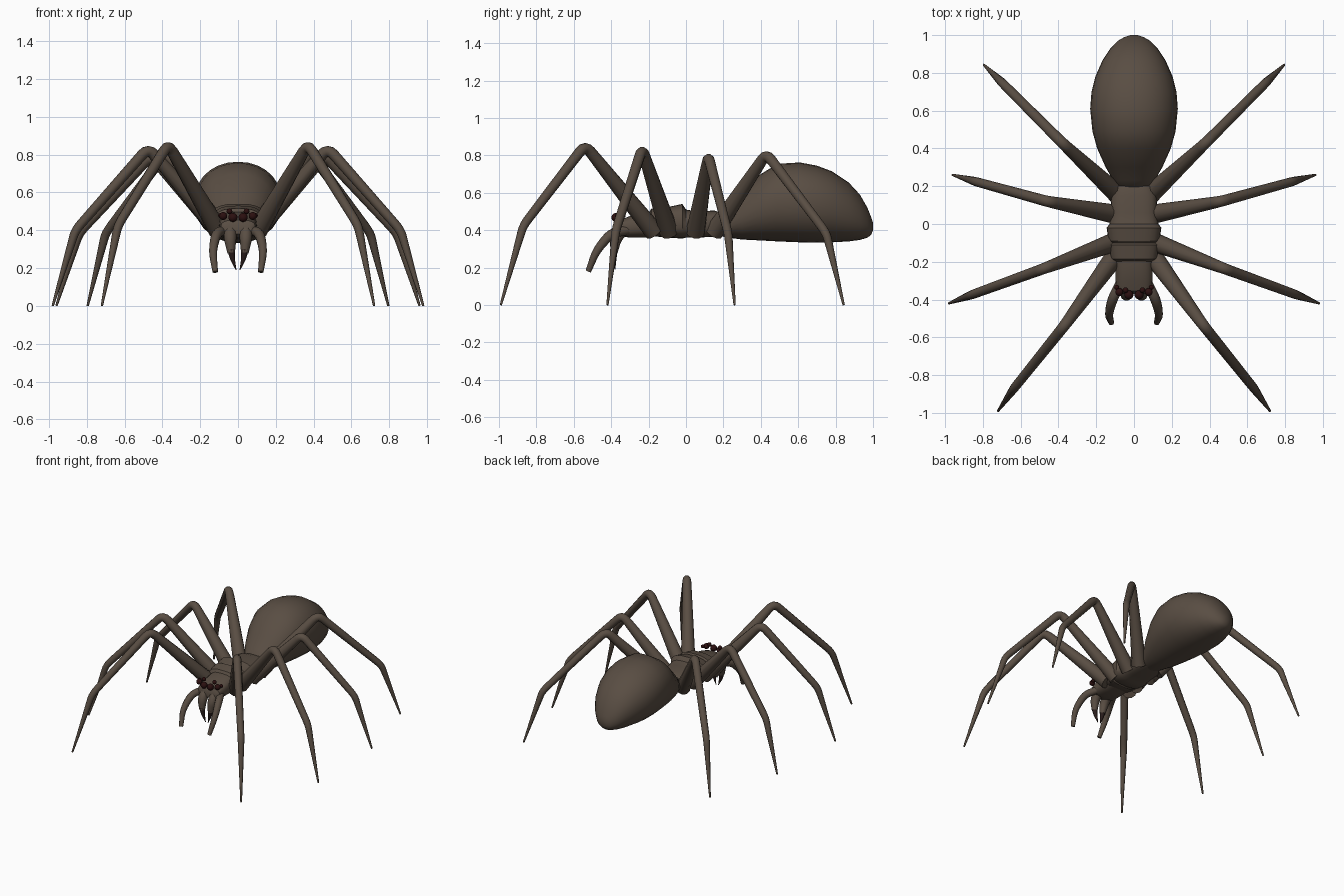
import bpy, bmesh, math
from mathutils import Vector

cube = bpy.data.objects.get("Cube")
if cube:
    bpy.data.objects.remove(cube)


def material(name, color, rough):
    m = bpy.data.materials.new(name)
    m.use_nodes = True
    m.diffuse_color = (*color, 1)
    node = m.node_tree.nodes["Principled BSDF"]
    node.inputs["Base Color"].default_value = (*color, 1)
    node.inputs["Roughness"].default_value = rough
    return m


BROWN = material("brown", (0.1, 0.075, 0.056), 0.8)
FANG = material("dark fang", (0.022, 0.012, 0.011), 0.6)
EYE = material("dark red eye", (0.025, 0.005, 0.005), 0.4)


def finish(ob, mat, angle=35):
    ob.data.materials.clear()
    ob.data.materials.append(mat)
    bpy.ops.object.select_all(action="DESELECT")
    ob.select_set(True)
    bpy.context.view_layer.objects.active = ob
    bpy.ops.object.shade_smooth_by_angle(angle=math.radians(angle))
    return ob


def loft(name, sections, power, sides=24, angle=35):
    """Skin rounded sections given as (y, half width, bottom, top)."""
    bm = bmesh.new()
    rings = []
    for y, w, low, high in sections:
        ring = []
        for i in range(sides):
            a = math.tau * i / sides
            c, s = math.cos(a), math.sin(a)
            x = w * math.copysign(abs(c) ** power, c)
            z = (low + high) / 2 + (high - low) / 2 * math.copysign(abs(s) ** power, s)
            ring.append(bm.verts.new((x, y, z)))
        rings.append(ring)
    for r, q in zip(rings, rings[1:]):
        for i in range(sides):
            j = (i + 1) % sides
            bm.faces.new((r[i], r[j], q[j], q[i]))
    bm.faces.new(rings[0])
    bm.faces.new(rings[-1])
    bmesh.ops.recalc_face_normals(bm, faces=bm.faces[:])
    me = bpy.data.meshes.new(name)
    bm.to_mesh(me)
    bm.free()
    ob = bpy.data.objects.new(name, me)
    bpy.context.collection.objects.link(ob)
    return finish(ob, BROWN, angle)


def tube(name, points, mat, bend=0.12):
    """Tapered tube through (x, y, z, radius) points with rounded bends."""
    pts = [Vector(p) for p in points]
    path = [pts[0]]
    for a, b, c in zip(pts, pts[1:], pts[2:]):
        p, q = b.lerp(a, bend), b.lerp(c, bend)
        path += [p.lerp(b, t).lerp(b.lerp(q, t), t) for t in (0, 0.25, 0.5, 0.75, 1)]
    path.append(pts[-1])
    cu = bpy.data.curves.new(name, "CURVE")
    cu.dimensions = "3D"
    cu.bevel_depth = 1
    cu.bevel_resolution = 3
    cu.use_fill_caps = True
    sp = cu.splines.new("POLY")
    sp.points.add(len(path) - 1)
    for point, p in zip(sp.points, path):
        point.co = (p[0], p[1], p[2], 1)
        point.radius = p[3]
    ob = bpy.data.objects.new(name, cu)
    bpy.context.collection.objects.link(ob)
    bpy.ops.object.select_all(action="DESELECT")
    ob.select_set(True)
    bpy.context.view_layer.objects.active = ob
    bpy.ops.object.convert(target="MESH")
    return finish(bpy.context.object, mat, 50)


def mirrored(points, side):
    return [(side * x, y, z, r) for x, y, z, r in points]


# Egg-shaped abdomen
loft("abdomen", [
    (0.17, 0.08, 0.37, 0.47), (0.23, 0.11, 0.36, 0.52), (0.3, 0.15, 0.35, 0.6),
    (0.4, 0.195, 0.345, 0.7), (0.49, 0.22, 0.34, 0.755), (0.61, 0.232, 0.335, 0.762),
    (0.7, 0.225, 0.333, 0.745), (0.78, 0.205, 0.335, 0.715), (0.87, 0.165, 0.34, 0.655),
    (0.93, 0.125, 0.348, 0.59), (0.97, 0.085, 0.36, 0.52), (0.99, 0.05, 0.375, 0.47),
    (1.0, 0.02, 0.4, 0.44)], 0.95, 28, 60)

# Thorax with stepped plates, and the sloping head
loft("thorax", [
    (-0.2, 0.1, 0.38, 0.49), (-0.185, 0.122, 0.37, 0.515), (-0.11, 0.135, 0.36, 0.53),
    (-0.1, 0.125, 0.365, 0.515), (-0.09, 0.135, 0.36, 0.525), (-0.02, 0.145, 0.355, 0.54),
    (0.0, 0.13, 0.36, 0.51), (0.06, 0.122, 0.36, 0.5), (0.15, 0.12, 0.365, 0.505),
    (0.2, 0.1, 0.37, 0.49)], 0.7, 24, 28)
loft("head", [
    (-0.37, 0.075, 0.38, 0.43), (-0.355, 0.092, 0.37, 0.455), (-0.3, 0.098, 0.36, 0.475),
    (-0.22, 0.1, 0.36, 0.495), (-0.15, 0.1, 0.37, 0.5)], 0.7)

# Legs: hip, knee, ankle and foot
LEGS = {
    "front": ((0.10, -0.17, 0.39), (0.37, -0.54, 0.855), (0.635, -0.87, 0.425), (0.72, -0.99, 0)),
    "second": ((0.09, -0.09, 0.39), (0.475, -0.235, 0.835), (0.86, -0.375, 0.4), (0.98, -0.42, 0)),
    "third": ((0.09, 0.05, 0.39), (0.46, 0.12, 0.795), (0.84, 0.225, 0.385), (0.96, 0.26, 0)),
    "back": ((0.08, 0.15, 0.39), (0.38, 0.43, 0.81), (0.70, 0.75, 0.385), (0.795, 0.843, 0)),
}
RADII = (0.052, 0.029, 0.024, 0.006)

# Feelers, jaws and fangs
FEELER = [(0.07, -0.31, 0.4, 0.026), (0.115, -0.4, 0.385, 0.027),
          (0.135, -0.48, 0.29, 0.022), (0.12, -0.522, 0.18, 0.015)]
JAW = [(0.04, -0.32, 0.42, 0.034), (0.042, -0.375, 0.36, 0.034), (0.036, -0.385, 0.28, 0.02)]
TIP = [(0.037, -0.385, 0.3, 0.021), (0.03, -0.385, 0.25, 0.014), (0.01, -0.38, 0.19, 0.002)]

EYES = [(0.027, -0.375, 0.468, 0.024), (0.078, -0.36, 0.475, 0.021),
        (0.045, -0.35, 0.5, 0.015), (0.092, -0.335, 0.478, 0.013)]

for side, label in ((1, "left"), (-1, "right")):
    for pos, joints in LEGS.items():
        pts = [(*j, r) for j, r in zip(joints, RADII)]
        tube(f"{pos}_leg_{label}", mirrored(pts, side), BROWN, 0.08)
    tube(f"feeler_{label}", mirrored(FEELER, side), BROWN, 0.4)
    tube(f"jaw_{label}", mirrored(JAW, side), BROWN, 0.4)
    tube(f"fang_{label}", mirrored(TIP, side), FANG, 0.4)
    for n, (x, y, z, r) in enumerate(EYES, 1):
        bpy.ops.mesh.primitive_uv_sphere_add(segments=16, ring_count=10, radius=r,
                                             location=(side * x, y, z))
        bpy.context.object.name = f"eye_{n}_{label}"
        finish(bpy.context.object, EYE, 60)
